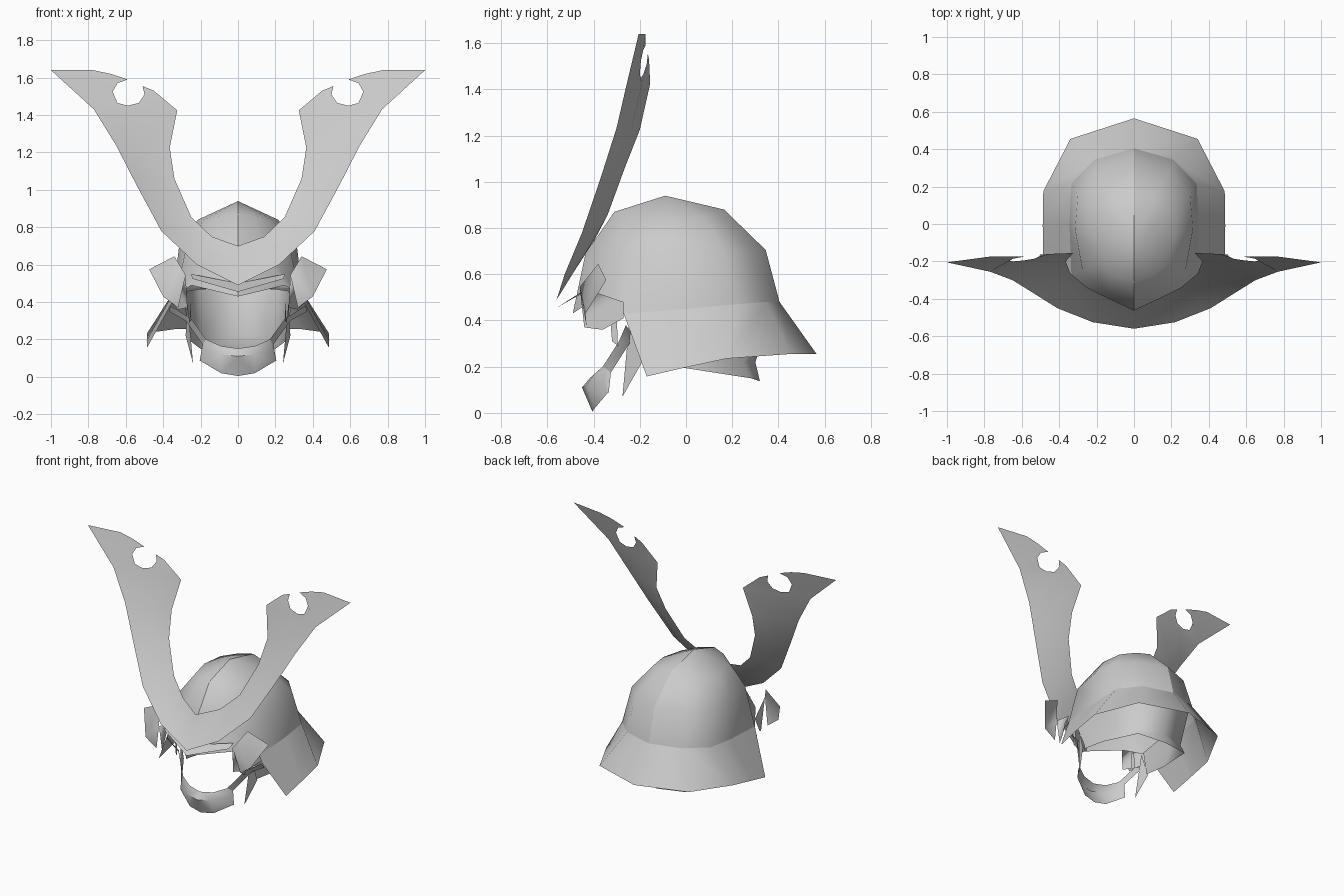
import bpy
import bmesh
from math import radians

cube = bpy.data.objects.get("Cube")
if cube:
    bpy.data.objects.remove(cube, do_unlink=True)

steel = bpy.data.materials.new("grey steel")
steel.use_nodes = True
GREY = (0.6, 0.6, 0.6, 1)
steel.diffuse_color = GREY
steel.node_tree.nodes["Principled BSDF"].inputs["Base Color"].default_value = GREY


def sheet(name, rows=(), polygons=(), angle=50, ridge=False):
    """Skin neighbouring rows of points, add loose polygons, mirror across x."""
    bm = bmesh.new()
    grid = [[bm.verts.new(p) for p in row] for row in rows]
    for low, high in zip(grid, grid[1:]):
        for i in range(len(low) - 1):
            bm.faces.new((low[i], low[i + 1], high[i + 1], high[i]))
    for polygon in polygons:
        bm.faces.new([bm.verts.new(p) for p in polygon])
    bmesh.ops.remove_doubles(bm, verts=bm.verts[:], dist=0.0005)
    bmesh.ops.recalc_face_normals(bm, faces=bm.faces[:])
    mesh = bpy.data.meshes.new(name)
    bm.to_mesh(mesh)
    bm.free()
    mesh.materials.append(steel)
    obj = bpy.data.objects.new(name, mesh)
    bpy.context.collection.objects.link(obj)
    bpy.ops.object.select_all(action="DESELECT")
    obj.select_set(True)
    bpy.context.view_layer.objects.active = obj
    mirror = obj.modifiers.new("left and right", "MIRROR")
    mirror.merge_threshold = 0.002
    bpy.ops.object.modifier_apply(modifier=mirror.name)
    bpy.ops.object.shade_smooth_by_angle(angle=radians(angle))
    if ridge:
        for edge in mesh.edges:
            if all(abs(mesh.vertices[v].co.x) < 0.001 for v in edge.vertices):
                edge.use_edge_sharp = True


# Bowl: half rings from the back ridge round to the front ridge
rim = [(0, .405, .48), (.21, .345, .48), (.335, .215, .47), (.345, 0, .45),
       (.335, -.27, .43), (.25, -.4, .49), (0, -.49, .43)]
middle = [(0, .345, .705), (.19, .28, .7), (.3, .16, .7), (.315, -.03, .7),
          (.275, -.25, .7), (.13, -.375, .69), (0, -.435, .69)]
upper = [(0, .165, .88), (.1, .14, .865), (.19, .08, .845), (.215, -.06, .84),
         (.18, -.2, .84), (.09, -.28, .86), (0, -.31, .87)]
crown = (0, -.09, .94)
caps = [(a, b, crown) for a, b in zip(upper, upper[1:])]
sheet("helmet_bowl", [rim, middle, upper], caps, angle=65, ridge=True)

# Flared neck skirt hanging from the rim
hem = [(0, .565, .255), (.34, .455, .255), (.485, .175, .235),
       (.488, -.01, .195), (.485, -.17, .158)]
sheet("neck_skirt", [rim[:len(hem)], hem])

# Short brow visor sloping down to a point
sheet("brow_visor", [[(.25, -.405, .55), (0, -.48, .5)],
                     [(.245, -.45, .525), (0, -.56, .455)]])

# Horned crest: outer and inner edges rising to a notched tip
outer = [(0, -.56, .49), (.22, -.525, .6), (.41, -.45, .78),
         (.545, -.365, 1.03), (.65, -.3, 1.235), (.77, -.255, 1.43)]
inner = [(0, -.46, .7), (.14, -.395, .75), (.25, -.34, .855),
         (.34, -.265, 1.06), (.365, -.2, 1.225), (.325, -.155, 1.425)]
blade = [(.45, -.16, 1.53), (.51, -.165, 1.555), (.5, -.17, 1.51),
         (.53, -.185, 1.465), (.59, -.195, 1.45), (.645, -.2, 1.465),
         (.67, -.195, 1.525), (.645, -.185, 1.57), (.59, -.175, 1.59),
         (.68, -.175, 1.62), (.775, -.175, 1.64), (1, -.205, 1.64)]
bow = .015
centre = [((p[0] + q[0]) / 2, (p[1] + q[1]) / 2 + bow, (p[2] + q[2]) / 2)
          for p, q in zip(outer, inner)]
sheet("horned_crest", [outer, centre, inner],
      [[outer[-1], centre[-1], inner[-1]] + blade])

# Turned-back side flaps with the plates that join them to the skirt
fold_top, fold_low, flap_low = (.28, -.46, .545), (.27, -.44, .37), (.4, -.435, .43)
sheet("side_flap", polygons=[
    [(.34, -.38, .645), (.475, -.345, .575), flap_low, fold_top],
    [fold_top, flap_low, (.32, -.43, .37)],
    [fold_top, fold_low, (.32, -.36, .36), (.37, -.27, .41), (.335, -.27, .48)],
])

# Inner neck guard
sheet("neck_liner", [
    [(0, .39, .47), (.2, .33, .47), (.27, .1, .46), (.29, -.25, .42)],
    [(0, .3, .22), (.19, .25, .22), (.25, .05, .23), (.265, -.19, .24)],
    [(0, .32, .137), (.2, .28, .15), (.26, -.01, .195), (.265, -.19, .22)],
], angle=75)

# Pointed cheek plates
sheet("cheek_spike", polygons=[
    [(.27, -.245, .4), (.28, -.19, .22), (.24, -.275, .07)]])

# Chin band, bulging forward, and its straps
sheet("chin_guard", [
    [(0, -.415, .152), (.09, -.4, .165), (.17, -.36, .2), (.19, -.325, .175)],
    [(0, -.45, .11), (.09, -.43, .12), (.185, -.355, .145), (.197, -.33, .13)],
    [(0, -.405, .005), (.09, -.395, .02), (.2, -.34, .085), (.205, -.335, .085)],
])
sheet("chin_strap", [
    [(.17, -.36, .2), (.25, -.29, .31), (.36, -.26, .38)],
    [(.19, -.325, .175), (.28, -.245, .3), (.37, -.24, .35)],
])
sheet("cheek_strap", [
    [(.25, -.33, .43), (.25, -.32, .31)],
    [(.25, -.3, .43), (.26, -.295, .29)],
])
